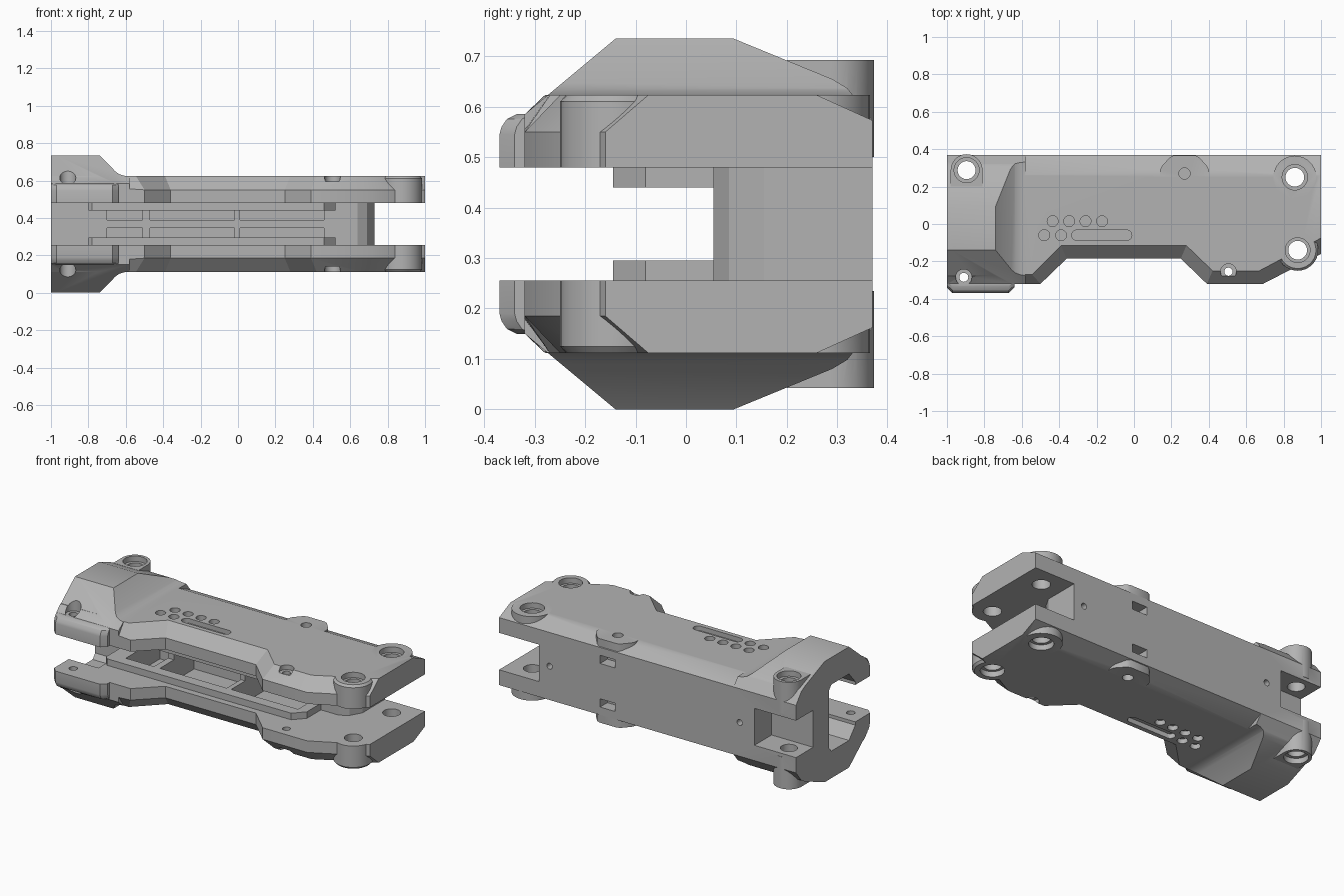
import bpy, bmesh, math
from mathutils import Matrix

MID = 0.3675      # mirror height between the two halves
LOW, TOP = 0.48, 0.623

if "Cube" in bpy.data.objects:
    bpy.data.objects.remove(bpy.data.objects["Cube"], do_unlink=True)

grey = bpy.data.materials.new("plain grey")
grey.use_nodes = True
grey.diffuse_color = (0.45, 0.45, 0.45, 1)
grey.node_tree.nodes["Principled BSDF"].inputs["Base Color"].default_value = grey.diffuse_color


def finish(name, bm):
    bmesh.ops.recalc_face_normals(bm, faces=bm.faces)
    me = bpy.data.meshes.new(name)
    bm.to_mesh(me)
    bm.free()
    me.materials.append(grey)
    ob = bpy.data.objects.new(name, me)
    bpy.context.collection.objects.link(ob)
    return ob


def loft(name, rings):
    """Closed solid through rings of equal point count."""
    bm = bmesh.new()
    loops = [[bm.verts.new(p) for p in ring] for ring in rings]
    n = len(loops[0])
    for a, b in zip(loops, loops[1:]):
        for i in range(n):
            j = (i + 1) % n
            bm.faces.new((a[i], a[j], b[j], b[i]))
    bm.faces.new(loops[0])
    bm.faces.new(loops[-1])
    return finish(name, bm)


def prism(name, pts, lo, hi, axis="z"):
    place = {"x": lambda p, t: (t, p[0], p[1]),
             "y": lambda p, t: (p[0], t, p[1]),
             "z": lambda p, t: (p[0], p[1], t)}[axis]
    return loft(name, [[place(p, t) for p in pts] for t in (lo, hi)])


def box(name, x, y, z):
    return prism(name, [(x[0], y[0]), (x[1], y[0]), (x[1], y[1]), (x[0], y[1])], *z)


def circle(x, y, r, n=32, start=0, sweep=2 * math.pi):
    return [(x + r * math.cos(start + sweep * i / n), y + r * math.sin(start + sweep * i / n))
            for i in range(n)]


def rod(x, y, r, lo, hi, axis="z"):
    return prism("rod", circle(x, y, r), lo, hi, axis)


def combine(ob, others, op):
    for other in others:
        mod = ob.modifiers.new(op.lower(), "BOOLEAN")
        mod.operation, mod.solver, mod.object = op, "EXACT", other
        bpy.context.view_layer.objects.active = ob
        bpy.ops.object.modifier_apply(modifier=mod.name)
        bpy.data.objects.remove(other, do_unlink=True)


# Main body: outline, shoulder height and matching inset top outline
outline = [(-1, .37, .573, -1, .26), (1, .37, .573, 1, .26), (1, -.16, .55, 1, -.075),
           (.69, -.32, .55, .67, -.25), (.39, -.32, .55, .42, -.25),
           (.25, -.185, .55, .28, -.115), (-.36, -.185, .55, -.39, -.115),
           (-.5, -.32, .55, -.545, -.27), (-1, -.32, .585, -1, -.28)]
shell = loft("upper_shell", [[(p[0], p[1], LOW) for p in outline],
                             [(p[0], p[1], p[2]) for p in outline],
                             [(p[3], p[4], TOP) for p in outline]])

# Raised end: a cross-section trimmed by a ramp
hump = prism("raised_end", [(-.32, .5), (-.32, .585), (-.14, .735), (.095, .735), (.29, .655),
                            (.32, .637), (.337, .615), (.37, .573), (.37, .5)], -1, -.56, "x")
ramp = prism("ramp", [(-1.1, .49), (-1.1, .735), (-.74, .735), (-.655, .648), (-.635, .634),
                      (-.61, .626), (-.58, .622), (-.58, .49)], -.5, .5, "y")
combine(hump, [ramp], "INTERSECT")

# Front lip with rounded upper edge
steps = [(.0, .545), (.004, .56), (.015, .576), (.035, .586)]
lip_plan = [(-1, -.3), (-1, -.34), (-.97, -.37), (-.67, -.37), (-.64, -.34), (-.64, -.3)]
lip = loft("front_lip", [[(x, y, LOW) for x, y in lip_plan]] +
           [[(x, min(y + d, -.3), z) for x, y in lip_plan] for d, z in steps])

# Screw bosses and rear tab
arch = circle(-.895, .288, .085, 24, 0, math.pi) + [(-.98, .288), (-.98, .2), (-.81, .2)]
end_boss = prism("end_boss", arch, .5, .693)
rear_boss = rod(.86, .25, .115, .5, TOP)
front_boss = loft("front_boss", [[(x, y, z) for x, y in circle(.875, -.14, r)]
                                 for r, z in ((.11, LOW), (.11, .61), (.098, TOP))])
tab = prism("rear_tab", [(.14, .25), (.14, .29), (.15, .31), (.19, .355), (.21, .365),
                         (.33, .365), (.35, .355), (.39, .31), (.4, .29), (.4, .25)], .5, TOP)

# Spine wall joining the halves, and the inner ledge
wall = prism("spine_wall", [(-1, .055), (.64, .055), (.69, .085), (.73, .155), (.73, .37),
                            (-.72, .37), (-.72, .205), (-1, .205)], MID, .5)
ledge = prism("inner_ledge", [(-.85, .1), (-.85, -.08), (-.78, -.145), (.46, -.145),
                              (.52, -.08), (.52, .1)], .44, .5)
combine(shell, [hump, lip, end_boss, rear_boss, front_boss, tab, wall, ledge], "UNION")

# Interior bays, end channel and rear latch slot
cuts = [box("bay", x, (-.08, .25), (.388, .57)) for x in ((-.7, -.51), (-.47, -.02), (.01, .46))]
cuts.append(prism("end_channel", [(-.2, .4), (-.2, .5), (-.14, .57), (.03, .57), (.055, .54),
                                  (.055, .4)], -1.1, -.8, "x"))
cuts.append(box("latch_slot", (.22, .32), (.3, .5), (.475, .525)))
cuts += [rod(x, MID, .018, .28, .5, "y") for x in (.66, -.62)]

# Through holes with counterbores: x, y, bore, recess radius, recess floor
for x, y, bore, wide, floor in ((-.895, .288, .048, .067, .66), (.86, .25, .05, .068, .59),
                                (.875, -.14, .05, .066, .59), (.505, -.255, .022, .042, .595),
                                (-.91, -.285, .024, .043, .585)):
    cuts += [rod(x, y, bore, .4, .9), rod(x, y, wide, floor, .9)]
cuts.append(rod(.27, .27, .03, .59, .7))

# Decorative dimples and slot
dimples = [(-.435 + .088 * i, .015) for i in range(4)] + [(-.48, -.06), (-.39, -.06)]
cuts += [rod(x, y, .029, .595, .7) for x, y in dimples]
pill = (circle(-.04, -.06, .028, 16, -math.pi / 2, math.pi)
        + circle(-.305, -.06, .028, 16, math.pi / 2, math.pi))
cuts.append(prism("pill", pill, .595, .7))
combine(shell, cuts, "DIFFERENCE")

# Mirrored lower half
bm = bmesh.new()
bm.from_mesh(shell.data)
bmesh.ops.transform(bm, verts=bm.verts,
                    matrix=Matrix.Translation((0, 0, 2 * MID)) @ Matrix.Diagonal((1, 1, -1, 1)))
bmesh.ops.reverse_faces(bm, faces=bm.faces)
me = bpy.data.meshes.new("lower_shell")
bm.to_mesh(me)
bm.free()
me.materials.append(grey)
lower = bpy.data.objects.new("lower_shell", me)
bpy.context.collection.objects.link(lower)

for ob in (shell, lower):
    bpy.ops.object.select_all(action="DESELECT")
    ob.select_set(True)
    bpy.context.view_layer.objects.active = ob
    bpy.ops.object.shade_smooth_by_angle(angle=math.radians(28))
